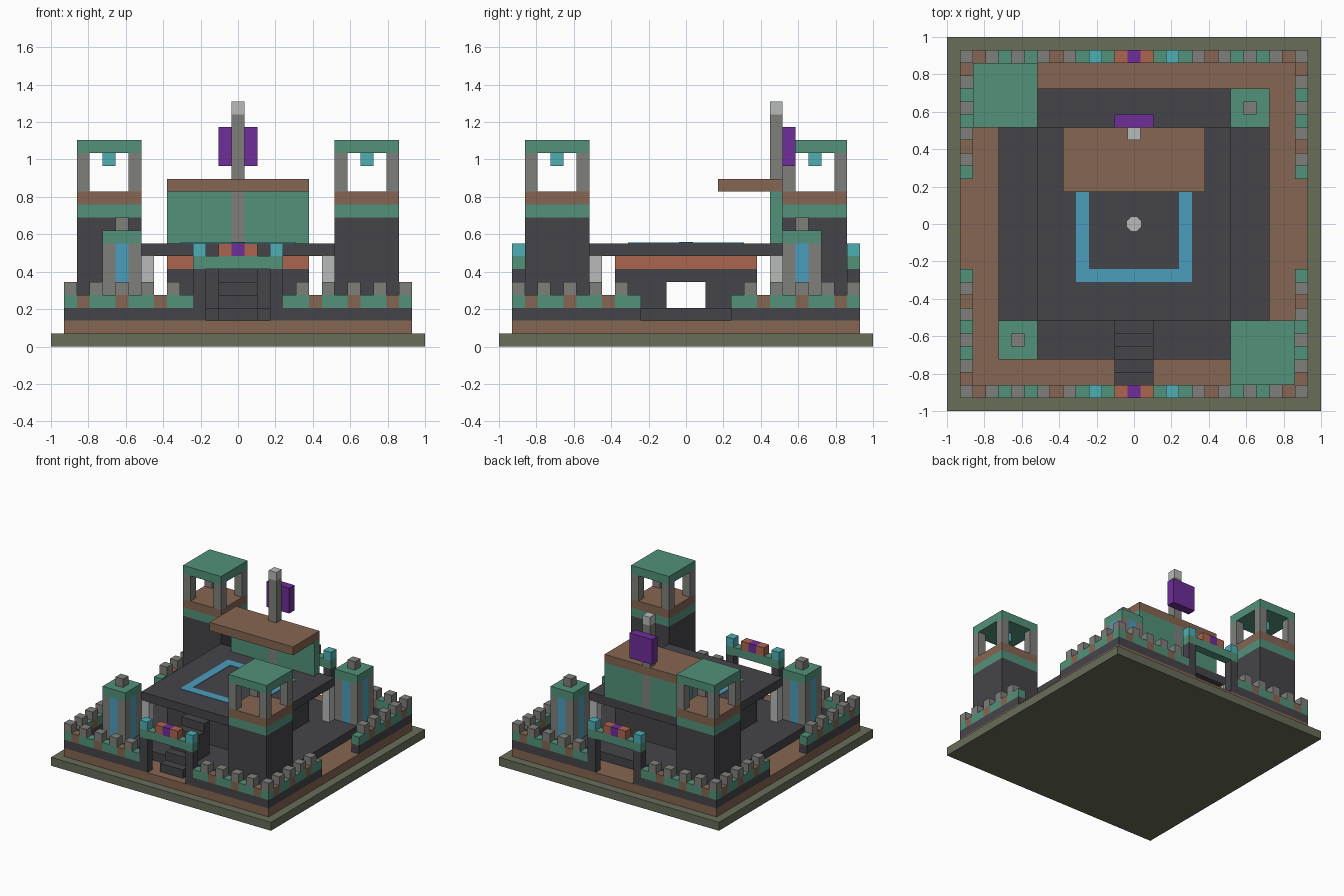
import bpy
import bmesh

if "Cube" in bpy.data.objects:
    bpy.data.objects.remove(bpy.data.objects["Cube"], do_unlink=True)

U = 2 / 29  # one building block


def material(name, rgb):
    linear = [((c / 255 + 0.055) / 1.055) ** 2.4 for c in rgb] + [1]
    m = bpy.data.materials.new(name)
    m.use_nodes = True
    m.diffuse_color = linear
    m.node_tree.nodes["Principled BSDF"].inputs["Base Color"].default_value = linear
    return m


OLIVE = material("olive", (103, 109, 89))
BROWN = material("brown", (134, 102, 82))
DARK = material("charcoal", (69, 69, 74))
GREEN = material("green", (82, 146, 122))
GRAY = material("stone gray", (127, 128, 123))
LIGHT = material("light gray", (184, 186, 186))
BLUE = material("blue", (74, 158, 190))
CYAN = material("cyan", (80, 175, 180))
ORANGE = material("terracotta", (172, 101, 78))
PURPLE = material("purple", (110, 45, 152))


def boxes(name, mat, spans):
    """One object from boxes given as (x0, x1, y0, y1, z0, z1) in blocks."""
    bm = bmesh.new()
    for x0, x1, y0, y1, z0, z1 in spans:
        vs = bmesh.ops.create_cube(bm, size=1)["verts"]
        for v in vs:
            v.co.x = U * (x1 if v.co.x > 0 else x0)
            v.co.y = U * (y1 if v.co.y > 0 else y0)
            v.co.z = U * (z1 if v.co.z > 0 else z0)
    mesh = bpy.data.meshes.new(name)
    bm.to_mesh(mesh)
    bm.free()
    mesh.materials.append(mat)
    ob = bpy.data.objects.new(name, mesh)
    bpy.context.collection.objects.link(ob)
    return ob


def square(cx, cy, r, z0, z1):
    return (cx - r, cx + r, cy - r, cy + r, z0, z1)


def corners(cx, cy, d, r, z0, z1):
    return [square(cx + i * d, cy + j * d, r, z0, z1) for i in (-1, 1) for j in (-1, 1)]


# Ground layers
boxes("ground", OLIVE, [square(0, 0, 14.5, 0, 1)])
boxes("foundation", BROWN, [square(0, 0, 13.5, 1, 2)])
boxes("courtyard_floor", DARK, [square(0, 0, 10.5, 2, 3)])

# Battlement walls, with a gap in the middle of each side
base, bands, brown_blocks, merlons = [], [], [], []
for s in (-1, 1):
    for t in (-1, 1):
        low, high = sorted((s * 3.5, s * 13.5))
        y0, y1 = sorted((t * 12.5, t * 13.5))
        base.append((low, high, y0, y1, 2, 3))
        low, high = sorted((s * 3.5, s * 12.5))
        base.append((y0, y1, low, high, 2, 3))
        for n in range(4, 14):
            cells = [square(s * n, t * 13, 0.5, 3, 4)]
            if n < 13:
                cells.append(square(t * 13, s * n, 0.5, 3, 4))
            (brown_blocks if n % 3 == 0 else bands).extend(cells)
            if n % 2:
                merlons += [c[:4] + (4, 5) for c in cells]
boxes("wall_base", DARK, base)
boxes("wall_band", GREEN, bands)
boxes("wall_accent_blocks", BROWN, brown_blocks)
boxes("merlons", GRAY, merlons)

# Front and back gates
for label, y in (("front", -13), ("back", 13)):
    boxes(label + "_gate_posts", DARK, [square(s * 3, y, 0.5, 2, 6) for s in (-1, 1)])
    boxes(label + "_gate_lintel", GREEN, [(-3.5, 3.5, y - 0.5, y + 0.5, 6, 7)])
    boxes(label + "_gate_lamps", CYAN, [square(s * 3, y, 0.5, 7, 8) for s in (-1, 1)])
    boxes(label + "_gate_crest_sides", ORANGE, [square(s, y, 0.5, 7, 8) for s in (-1, 1)])
    boxes(label + "_gate_crest", PURPLE, [square(0, y, 0.5, 7, 8)])

# Stairs to the platform
boxes("stairs", DARK, [(-1.5, 1.5, k - 12.5, k - 11.5, 2, 3 + k) for k in range(5)])

# Central hall with a passage running through it
boxes("hall_body", DARK, [(-5.5, 5.5, 1.5, 5.5, 3, 5), (-5.5, 5.5, -5.5, -1.5, 3, 5),
                          square(0, 0, 5.5, 5, 6)])
boxes("hall_trim", ORANGE, [square(0, 0, 5.5, 6, 7)])
boxes("platform", DARK, [square(0, 0, 7.5, 7, 8)])
boxes("platform_pillars", LIGHT, corners(0, 0, 7, 0.5, 3, 7))

# Painted ring and centre mark on the platform
ring = []
for s in (-4, 4):
    ring.append((s - 0.5, s + 0.5, -4.5, 4.5, 8, 8.05))
    ring.append((-3.5, 3.5, s - 0.5, s + 0.5, 8, 8.05))
boxes("platform_ring", BLUE, ring)
bpy.ops.mesh.primitive_cylinder_add(vertices=8, radius=0.04, depth=0.006,
                                    location=(0, 0, 8 * U + 0.003), rotation=(0, 0, 0.3927))
centre = bpy.context.object
centre.name = "platform_centre_mark"
centre.data.materials.append(LIGHT)

# Back wall, canopy, mast and banner
boxes("back_wall", GREEN, [(-5.5, -0.5, 6.5, 7.5, 8, 12), (0.5, 5.5, 6.5, 7.5, 8, 12)])
boxes("canopy", BROWN, [(-5.5, 5.5, 2.5, 7.5, 12, 13)])
boxes("mast", GRAY, [square(0, 7, 0.5, 8, 12), square(0, 7, 0.5, 13, 18)])
boxes("mast_cap", LIGHT, [square(0, 7, 0.5, 18, 19)])
boxes("banner", PURPLE, [(-1.5, 1.5, 7.5, 8.5, 14, 17)])

# Tall watchtowers and short lantern towers on opposite corners
for label, s in (("front", 1), ("back", -1)):
    x, y = s * 10, -s * 10
    tall = label + "_watchtower_"
    boxes(tall + "shaft", DARK, [square(x, y, 2.5, 2, 10)])
    boxes(tall + "band", GREEN, [square(x, y, 2.5, 10, 11)])
    boxes(tall + "deck", BROWN, [square(x, y, 2.5, 11, 12)])
    boxes(tall + "posts", GRAY, corners(x, y, 2, 0.5, 12, 15))
    boxes(tall + "roof", GREEN, [square(x, y, 2.5, 15, 16)])
    boxes(tall + "lamp", CYAN, [square(x, y, 0.5, 14, 15)])

    x = y = -s * 9
    short = label + "_lantern_tower_"
    boxes(short + "posts", GRAY, corners(x, y, 1, 0.5, 3, 8))
    boxes(short + "glass", BLUE, [(x - 1.5, x + 1.5, y - 0.5, y + 0.5, 3, 8),
                                  (x - 0.5, x + 0.5, y - 1.5, y + 1.5, 3, 8)])
    boxes(short + "roof", GREEN, [square(x, y, 1.5, 8, 9)])
    boxes(short + "finial", GRAY, [square(x, y, 0.5, 9, 10)])
